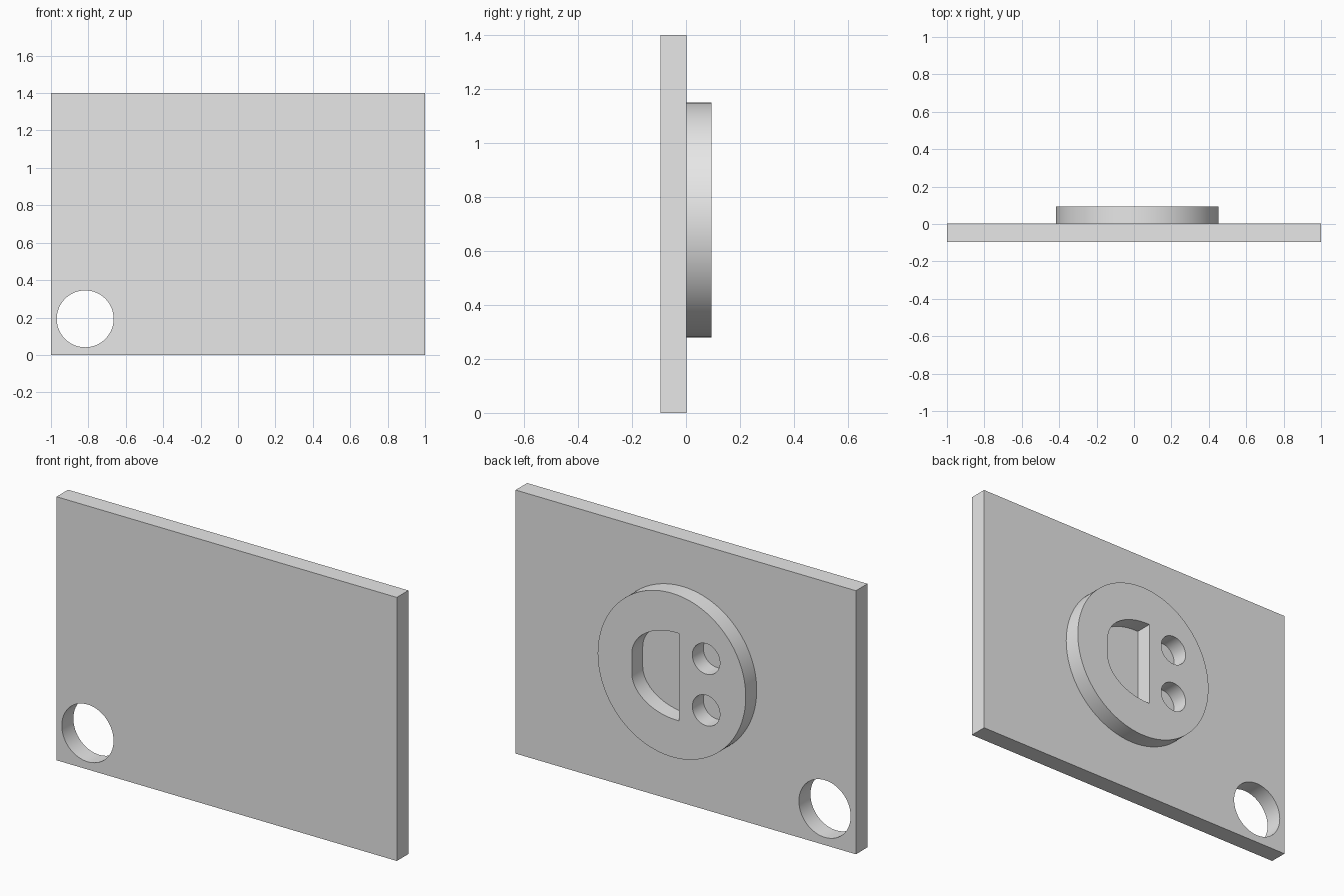
import bpy
from math import radians, sin, cos, pi

cube = bpy.data.objects.get("Cube")
if cube:
    bpy.data.objects.remove(cube, do_unlink=True)

GREY = (0.8, 0.8, 0.8, 1.0)
grey = bpy.data.materials.new("plain grey")
grey.use_nodes = True
grey.diffuse_color = GREY
grey.node_tree.nodes["Principled BSDF"].inputs["Base Color"].default_value = GREY


def circle(x, z, r, n=96):
    return [(x + r * cos(2 * pi * i / n), z + r * sin(2 * pi * i / n)) for i in range(n)]


def d_outline(x_flat, x_arc, x_end, z, half, flat, n=24):
    """D shape: straight edge at x_flat, rounded corners ending in a short flat side."""
    upper = [(x_arc + (x_end - x_arc) * sin(pi / 2 * i / n),
              flat + (half - flat) * cos(pi / 2 * i / n)) for i in range(n + 1)]
    upper.insert(0, (x_flat, half))
    return [(x, z + h) for x, h in upper] + [(x, z - h) for x, h in reversed(upper)]


def slab(name, outlines, y_front, y_back):
    """Extrude a profile along y; outlines after the first become holes."""
    curve = bpy.data.curves.new(name, "CURVE")
    curve.dimensions = "2D"
    curve.fill_mode = "BOTH"
    curve.extrude = (y_back - y_front) / 2
    for points in outlines:
        spline = curve.splines.new("POLY")
        spline.points.add(len(points) - 1)
        for p, (x, z) in zip(spline.points, points):
            p.co = (x, z, 0, 1)
        spline.use_cyclic_u = True
    obj = bpy.data.objects.new(name, curve)
    bpy.context.collection.objects.link(obj)
    obj.rotation_euler.x = radians(90)
    obj.location.y = (y_front + y_back) / 2
    bpy.ops.object.select_all(action="DESELECT")
    obj.select_set(True)
    bpy.context.view_layer.objects.active = obj
    bpy.ops.object.convert(target="MESH")
    obj = bpy.context.object
    # Weld the caps to the walls
    bpy.ops.object.mode_set(mode="EDIT")
    bpy.ops.mesh.select_all(action="SELECT")
    bpy.ops.mesh.remove_doubles(threshold=0.0001)
    bpy.ops.mesh.normals_make_consistent(inside=False)
    bpy.ops.object.mode_set(mode="OBJECT")
    obj.data.materials.clear()
    obj.data.materials.append(grey)
    bpy.ops.object.shade_smooth_by_angle(angle=radians(30))
    return obj


# Flat plate with a round hole in the lower corner
slab("plate", [[(-1, 0), (1, 0), (1, 1.4), (-1, 1.4)],
               circle(-0.817, 0.193, 0.152)], -0.095, 0.002)

# Raised disc on the back with a D-shaped pocket and two round pockets
slab("raised_disc", [circle(0.018, 0.715, 0.435, 128),
                     d_outline(-0.024, -0.01, 0.253, 0.715, 0.232, 0.05),
                     circle(-0.184, 0.855, 0.081, 64),
                     circle(-0.184, 0.581, 0.081, 64)], -0.005, 0.094)
